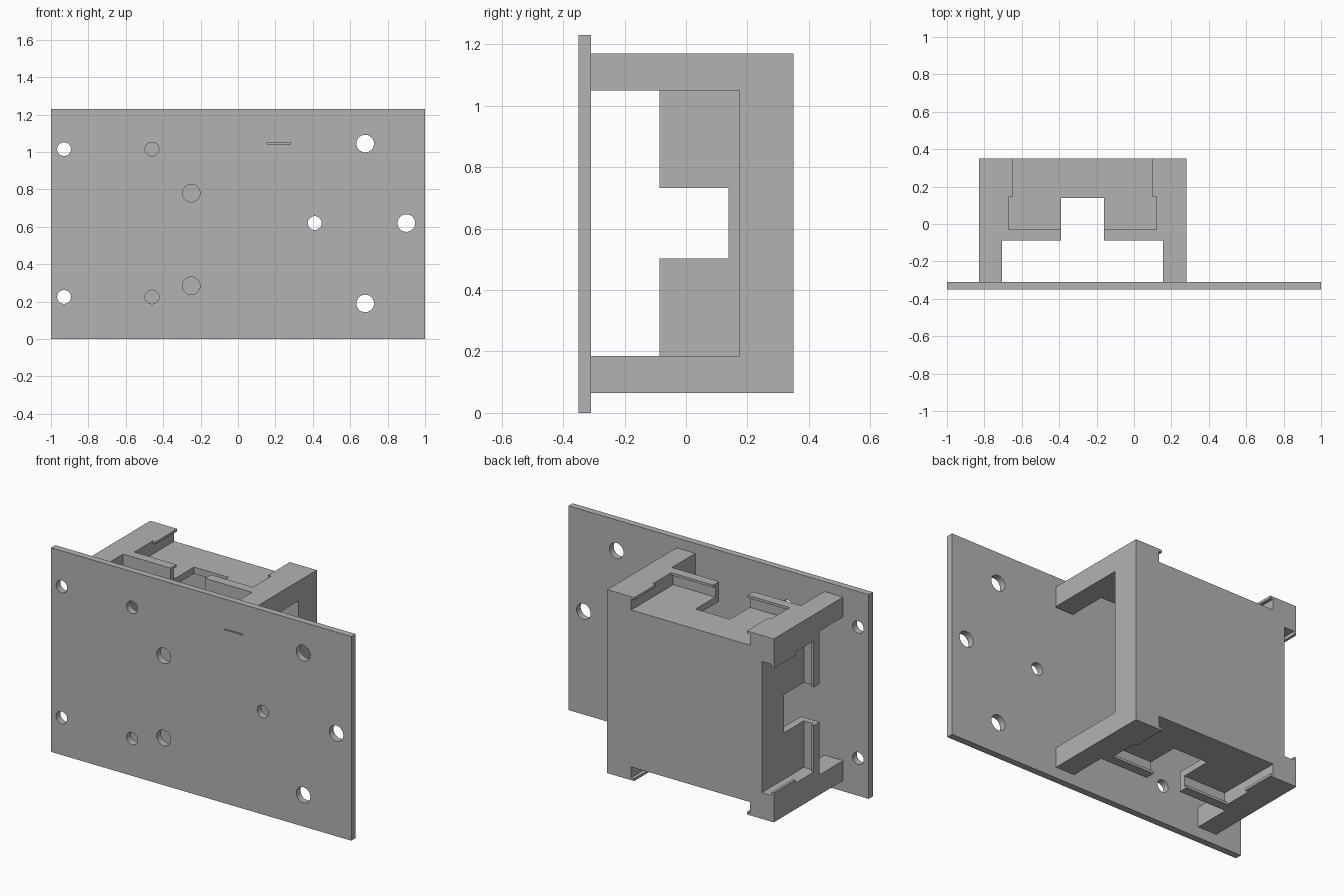
import bpy
import bmesh
from math import pi
from mathutils import Matrix

cube = bpy.data.objects.get("Cube")
if cube:
    bpy.data.objects.remove(cube, do_unlink=True)

grey = bpy.data.materials.new("plain grey")
grey.use_nodes = True
grey.diffuse_color = (0.45, 0.45, 0.45, 1)
grey.node_tree.nodes["Principled BSDF"].inputs["Base Color"].default_value = (0.45, 0.45, 0.45, 1)


def add_object(name, bm):
    mesh = bpy.data.meshes.new(name)
    bm.to_mesh(mesh)
    bm.free()
    mesh.materials.append(grey)
    obj = bpy.data.objects.new(name, mesh)
    bpy.context.collection.objects.link(obj)
    return obj


def box(name, xs, ys, zs):
    """Box between pairs of coordinates, given in either order."""
    spans = [sorted(s) for s in (xs, ys, zs)]
    size = [b - a for a, b in spans]
    centre = [(a + b) / 2 for a, b in spans]
    bm = bmesh.new()
    bmesh.ops.create_cube(bm, size=1, matrix=Matrix.Translation(centre) @ Matrix.Diagonal((*size, 1)))
    return add_object(name, bm)


def drill(x, z, radius):
    bm = bmesh.new()
    place = Matrix.Translation((x, FRONT, z)) @ Matrix.Rotation(pi / 2, 4, "X")
    bmesh.ops.create_cone(bm, cap_ends=True, segments=32, radius1=radius, radius2=radius,
                          depth=0.3, matrix=place)
    return add_object("drill", bm)


def cut(target, cutter):
    """Subtract the cutter and remove it."""
    mod = target.modifiers.new("cut", "BOOLEAN")
    mod.operation = "DIFFERENCE"
    mod.solver = "EXACT"
    mod.object = cutter
    cutter.hide_render = True
    bpy.context.view_layer.objects.active = target
    bpy.ops.object.modifier_apply(modifier=mod.name)
    bpy.data.objects.remove(cutter, do_unlink=True)


FRONT, JOINT, BACK = -0.35, -0.31, 0.35
X0, X1, Z0, Z1 = -0.83, 0.28, 0.065, 1.17
CX, CZ = (X0 + X1) / 2, (Z0 + Z1) / 2
INNER_X, INNER_Z = (-0.705, 0.155), (0.185, 1.05)
ALL = (-3, 3)

# Mounting plate with small and large screw holes
plate = box("mounting_plate", (-1, 1), (FRONT, JOINT), (0, 1.23))
small = [(-0.93, 1.015), (-0.93, 0.225), (-0.46, 1.015), (-0.46, 0.225), (0.41, 0.62)]
large = [(0.68, 1.045), (0.68, 0.19), (0.90, 0.62), (-0.25, 0.78), (-0.25, 0.285)]
for holes, radius in ((small, 0.037), (large, 0.047)):
    for x, z in holes:
        cut(plate, drill(x, z, radius))
cut(plate, box("slit", (0.155, 0.28), ALL, (1.044, 1.05)))

# Housing: hollow block, open on one side, standing on four corner legs
housing = box("housing", (X0, X1), (JOINT, BACK), (Z0, Z1))
cut(housing, box("hollow", (INNER_X[0], 3), (-3, 0.175), INNER_Z))
cut(housing, box("leg_gap_upright", INNER_X, (-3, -0.087), ALL))
cut(housing, box("leg_gap_across", ALL, (-3, -0.087), INNER_Z))

# Sliding pockets with overhanging lips on the top, bottom and closed side
pocket_parts = [
    (0.395, (-0.05, 3), (0.015, 0.08)),    # undercut
    (0.395, (-0.03, 0.145), (-1, 0.08)),   # wide mouth
    (0.375, (0.1, 3), (-1, 0.08)),         # narrow mouth between the lips
    (0.115, (-3, 0.138), (-1, 0.2)),       # notch through the wall
]
for side in ("top", "bottom", "closed_side"):
    for half, ys, (w0, w1) in pocket_parts:
        if side == "top":
            cutter = box("pocket", (CX - half, CX + half), ys, (Z1 - w0, Z1 - w1))
        elif side == "bottom":
            cutter = box("pocket", (CX - half, CX + half), ys, (Z0 + w0, Z0 + w1))
        else:
            cutter = box("pocket", (X0 + w0, X0 + w1), ys, (CZ - half, CZ + half))
        cut(housing, cutter)

# Smooth the hole walls only
bpy.ops.object.select_all(action="DESELECT")
plate.select_set(True)
bpy.context.view_layer.objects.active = plate
bpy.ops.object.shade_smooth_by_angle(angle=pi / 6)
